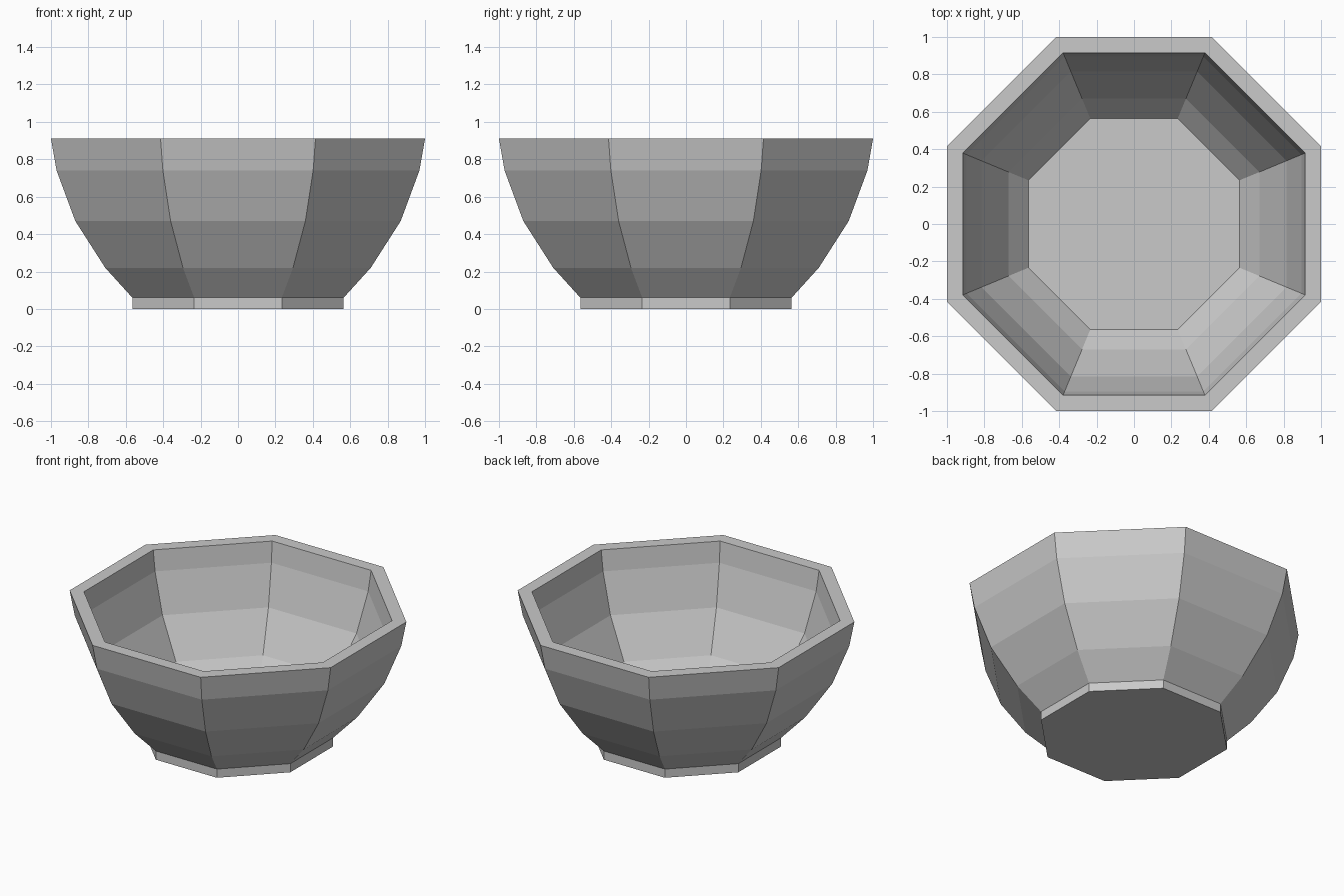
import bpy, bmesh, math

cube = bpy.data.objects.get("Cube")
if cube:
    bpy.data.objects.remove(cube, do_unlink=True)

SIDES = 8

# Single plain grey
grey = bpy.data.materials.new("light_grey")
grey.use_nodes = True
colour = (0.585, 0.585, 0.585, 1)
grey.diffuse_color = colour
grey.node_tree.nodes["Principled BSDF"].inputs["Base Color"].default_value = colour


def lathe(name, profile, cap_start=False, cap_end=False):
    """Sweep (apothem, height) points around z as a flat-sided octagon."""
    bm = bmesh.new()
    step = math.tau / SIDES
    rings = []
    for apothem, z in profile:
        r = apothem / math.cos(step / 2)
        rings.append([bm.verts.new((r * math.cos((i + 0.5) * step),
                                    r * math.sin((i + 0.5) * step), z))
                      for i in range(SIDES)])
    for low, high in zip(rings, rings[1:]):
        for i in range(SIDES):
            j = (i + 1) % SIDES
            bm.faces.new((low[i], low[j], high[j], high[i]))
    if cap_start:
        bm.faces.new(rings[0][::-1])
    if cap_end:
        bm.faces.new(rings[-1])
    mesh = bpy.data.meshes.new(name)
    bm.to_mesh(mesh)
    bm.free()
    mesh.materials.append(grey)
    obj = bpy.data.objects.new(name, mesh)
    bpy.context.collection.objects.link(obj)
    return obj


# Bowl: outer wall up to the rim, then inner wall down to the floor
outer = [(0.565, 0.06), (0.71, 0.22), (0.87, 0.47), (0.97, 0.74), (1.0, 0.91)]
inner = [(0.915, 0.91), (0.895, 0.77), (0.815, 0.5), (0.67, 0.24), (0.565, 0.12)]
lathe("bowl", outer + inner, cap_end=True)

# Foot: short upright base
lathe("foot", [(0.565, 0), (0.565, 0.06)], cap_start=True)
